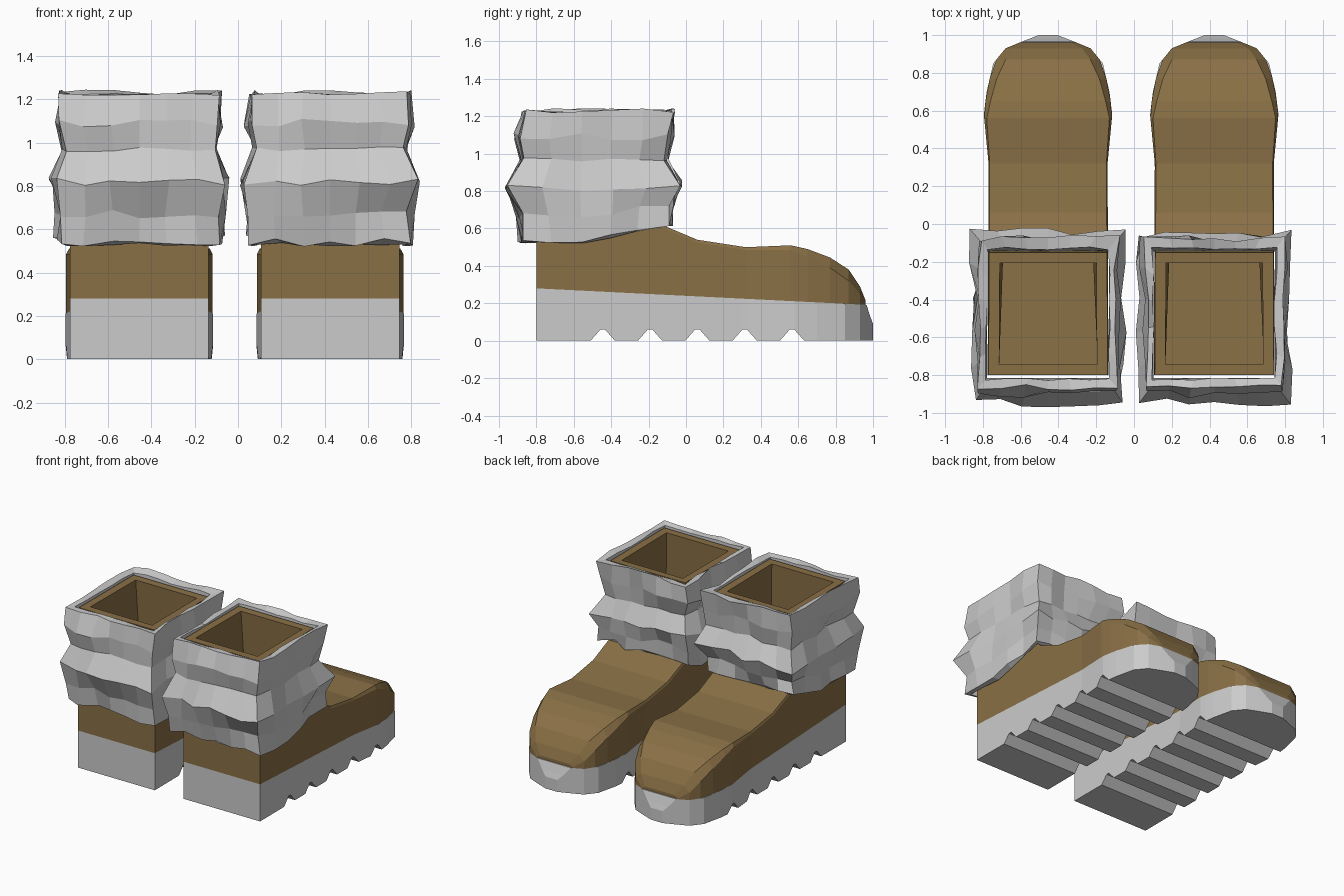
import bpy, bmesh, random

if "Cube" in bpy.data.objects:
    bpy.data.objects.remove(bpy.data.objects["Cube"])

brown = bpy.data.materials.new("brown_leather")
brown.diffuse_color = (0.25, 0.16, 0.06, 1)
brown.use_nodes = True
brown.node_tree.nodes["Principled BSDF"].inputs["Base Color"].default_value = brown.diffuse_color


def split(y):
    """Height of the line between sole and upper."""
    return 0.28 - 0.05 * (y + 0.8)


def interp(table, y):
    for (a, va), (b, vb) in zip(table, table[1:]):
        if y <= b:
            return va + (vb - va) * (y - a) / (b - a)
    return table[-1][1]


# half width of the boot in plan, along y
WIDTH = [(-0.8, 0.32), (0.32, 0.315), (0.58, 0.34), (0.70, 0.325), (0.85, 0.29),
         (0.93, 0.225), (0.965, 0.14), (1.0, 0.05)]


def make_object(name, bm, x, mat=None):
    bmesh.ops.recalc_face_normals(bm, faces=bm.faces)
    mesh = bpy.data.meshes.new(name)
    bm.to_mesh(mesh)
    bm.free()
    ob = bpy.data.objects.new(name, mesh)
    ob.location.x = x
    bpy.context.collection.objects.link(ob)
    if mat:
        mesh.materials.append(mat)
    return ob


def loft(bm, rings, closed=False):
    """Skin a list of vertex rings; cap the ends unless the loft closes on itself."""
    rows = [[bm.verts.new(p) for p in r] for r in rings]
    n = len(rows[0])
    pairs = list(zip(rows, rows[1:]))
    if closed:
        pairs.append((rows[-1], rows[0]))
    else:
        bm.faces.new(rows[0])
        bm.faces.new(rows[-1])
    for a, b in pairs:
        for i in range(n):
            j = (i + 1) % n
            bm.faces.new((a[i], a[j], b[j], b[i]))


def sole(name, x):
    # tread grooves give the underside stations
    under = {-0.8: 0.0}
    for k in range(5):
        c = -0.445 + 0.253 * k
        under.update({c - 0.065: 0.0, c - 0.012: 0.06, c + 0.012: 0.06, c + 0.065: 0.0})
    for y in (0.70, 0.85, 0.93, 0.965, 0.985, 1.0):
        under[y] = 0.0
    nose = {0.985: 0.13, 1.0: 0.09}
    rings = []
    for y in sorted(under):
        w, zb, zt = interp(WIDTH, y), under[y], nose.get(y, split(y))
        rings.append([(-w, y, zb), (w, y, zb), (w, y, zt), (-w, y, zt)])
    bm = bmesh.new()
    loft(bm, rings)
    make_object(name, bm, x)


def upper(name, x):
    # y, shoulder height, top height, top width factor
    stations = [(-0.8, 0.6, 1.21, 0.985), (-0.15, 0.6, 1.21, 0.985),
                (-0.13, 0.605, 0.62, 0.985), (0.06, 0.525, 0.54, 0.98),
                (0.32, 0.485, 0.50, 0.98), (0.56, 0.485, 0.51, 0.96),
                (0.65, 0.45, 0.49, 0.92), (0.77, 0.39, 0.445, 0.88),
                (0.87, 0.32, 0.38, 0.82), (0.93, 0.25, 0.29, 0.8),
                (0.96, 0.2, 0.215, 0.8)]
    rings = []
    for y, zs, zt, f in stations:
        w, zb = interp(WIDTH, y), split(y)
        rings.append([(-w, y, zb), (w, y, zb), (w, y, zs),
                      (w * f, y, zt), (-w * f, y, zt), (-w, y, zs)])
    bm = bmesh.new()
    loft(bm, rings)
    bmesh.ops.recalc_face_normals(bm, faces=bm.faces)
    # open the top of the shaft and give the leather thickness
    hole = [f for f in bm.faces if all(v.co.z > 1.2 for v in f.verts)]
    bmesh.ops.delete(bm, geom=hole, context='FACES')
    ob = make_object(name, bm, x, brown)
    m = ob.modifiers.new("thickness", 'SOLIDIFY')
    m.thickness = 0.08
    m.offset = -1


def fur_cuff(name, x, seed):
    rng = random.Random(seed)
    nx, ny = 6, 5
    # square outline, unit size, walked once around
    sq = ([(-1 + 2 * i / nx, -1) for i in range(nx)] + [(1, -1 + 2 * i / ny) for i in range(ny)]
          + [(1 - 2 * i / nx, 1) for i in range(nx)] + [(-1, 1 - 2 * i / ny) for i in range(ny)])
    # height, half width, reach to the toe side, reach to the heel side, jitter
    rows = [(0.53, 0.34, 0.35, 0.355, 0.012), (0.54, 0.375, 0.38, 0.40, 0.025),
            (0.67, 0.375, 0.39, 0.42, 0.025), (0.82, 0.395, 0.43, 0.47, 0.025),
            (0.97, 0.345, 0.37, 0.40, 0.015), (1.09, 0.375, 0.39, 0.425, 0.025),
            (1.23, 0.365, 0.40, 0.39, 0.018), (1.22, 0.325, 0.345, 0.345, 0.008),
            (0.9, 0.322, 0.33, 0.34, 0.0)]
    rings = []
    for z, hw, toe, heel, jit in rows:
        ring = []
        for u, v in sq:
            k = rng.uniform(-1, 1) * jit
            px, py = u * (hw + k), v * ((toe if v > 0 else heel) + k)
            # hem lifts over the instep
            lift = 0.09 * max(0, (v - 0.1) / 0.9) * max(0, (0.9 - z) / 0.37)
            pz = z + lift + rng.uniform(-1, 1) * jit * 0.8
            ring.append((px, -0.475 + py, pz))
        rings.append(ring)
    bm = bmesh.new()
    loft(bm, rings, closed=True)
    make_object(name, bm, x)


for side, x, seed in (("left", -0.455, 4), ("right", 0.425, 9)):
    sole(side + "_sole", x)
    upper(side + "_upper", x)
    fur_cuff(side + "_fur_cuff", x, seed)
